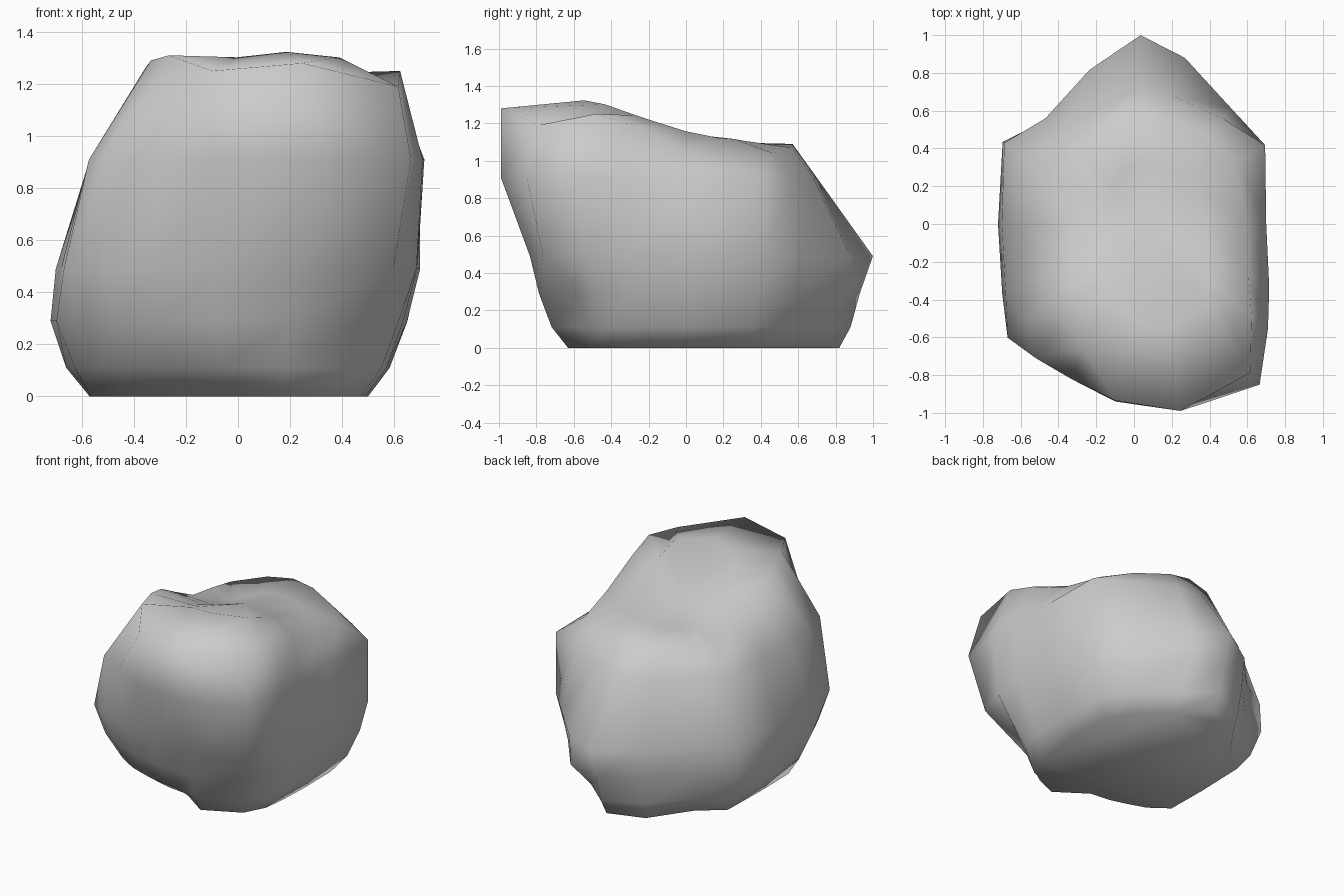
import bpy, bmesh
from math import sin, cos, radians

if "Cube" in bpy.data.objects:
    bpy.data.objects.remove(bpy.data.objects["Cube"])

# Bearings (degrees from +x) of the boulder's ridges and hollows
BEARINGS = [0, 31, 50, 73, 88, 106, 130, 148, 180, 208, 222, 234, 248, 264, 284, 308, 322, 335]

# Horizontal outlines: height -> radius at each bearing
OUTLINES = {
    0.0: [.50, .58, .60, .68, .82, .77, .62, .66, .57, .64, .59, .54, .51, .49, .65, .65, .60, .54],
    0.11: [.58, .68, .69, .75, .88, .80, .68, .75, .66, .71, .72, .69, .66, .64, .74, .69, .70, .63],
    0.29: [.65, .76, .76, .91, .93, .83, .72, .82, .72, .79, .83, .80, .77, .75, .81, .76, .785, .70],
    0.49: [.70, .81, .80, .92, 1.0, .85, .73, .81, .70, .77, .90, .87, .83, .80, .86, .97, .87, .76],
    0.91: [.70, .81, .73, .71, .70, .64, .61, .67, .57, .64, .77, .88, .885, .945, 1.02, 1.08, .90, .79],
}
# Upper rim: radius and height at each bearing
RIM_R = [.60, .63, .61, .59, .57, .56, .50, .42, .34, .40, .48, .57, .71, .94, 1.02, 1.00, .79, .67]
RIM_Z = [1.06, 1.02, 1.04, 1.07, 1.09, 1.07, 1.05, 1.06, 1.10, 1.19, 1.26, 1.29, 1.31, 1.25, 1.28, 1.19, 1.25, 1.19]
# Crest profile (y, z) running front to back over the top
CREST = [(-1, 1.28), (-.5, 1.33), (-.2, 1.225), (.1, 1.13), (.57, 1.09)]


def crest_height(x, y):
    for (y0, z0), (y1, z1) in zip(CREST, CREST[1:]):
        if y <= y1:
            return z0 + (z1 - z0) * (y - y0) / (y1 - y0) - .35 * (x - .27) ** 2
    return CREST[-1][1]


def point(r, bearing):
    return r * cos(radians(bearing)), r * sin(radians(bearing))


bm = bmesh.new()
rings = []
for z, radii in OUTLINES.items():
    rings.append([bm.verts.new((*point(r, a), z)) for r, a in zip(radii, BEARINGS)])
rings.append([bm.verts.new((*point(r, a), z)) for r, a, z in zip(RIM_R, BEARINGS, RIM_Z)])

# Top: an inner ring following the crest
inner = []
for r, a in zip(RIM_R, BEARINGS):
    x, y = point(r * .55, a)
    x += .05
    inner.append(bm.verts.new((x, y, crest_height(x, y))))
rings.append(inner)

# Skin the rings, then close base and top
n = len(BEARINGS)
for low, high in zip(rings, rings[1:]):
    for i in range(n):
        j = (i + 1) % n
        bm.faces.new((low[i], low[j], high[j], high[i]))
bm.faces.new(rings[0][::-1])
peak = bm.verts.new((.05, 0, crest_height(.05, 0)))
for i in range(n):
    bm.faces.new((inner[i], inner[(i + 1) % n], peak))
bmesh.ops.recalc_face_normals(bm, faces=bm.faces)

mesh = bpy.data.meshes.new("boulder")
bm.to_mesh(mesh)
bm.free()
boulder = bpy.data.objects.new("boulder", mesh)
bpy.context.collection.objects.link(boulder)
mesh.shade_smooth()
